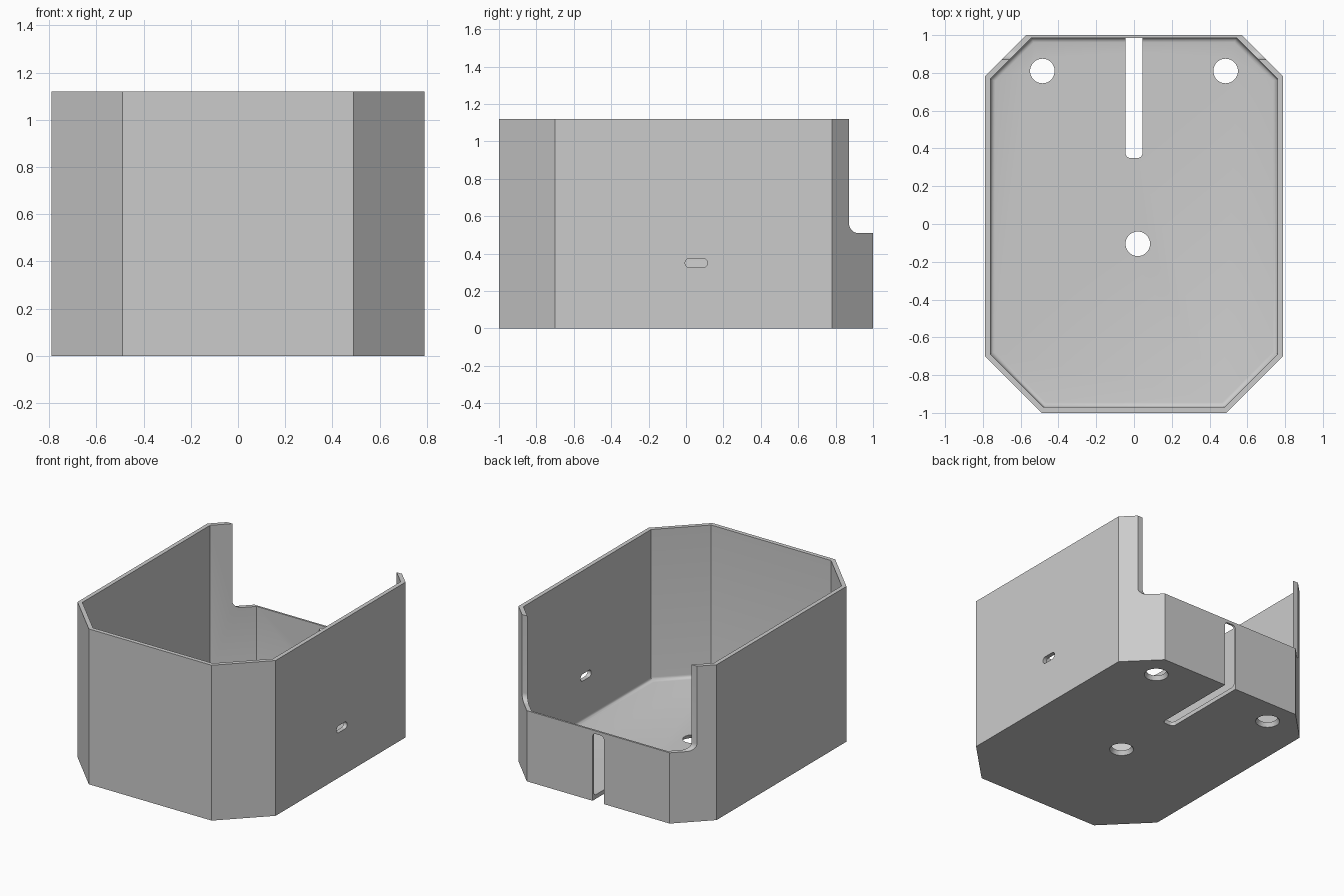
import bpy
import bmesh
from math import cos, sin, pi, radians

if "Cube" in bpy.data.objects:
    bpy.data.objects.remove(bpy.data.objects["Cube"], do_unlink=True)

HEIGHT, WALL, FLOOR, BACK_WALL = 1.12, 0.03, 0.03, 0.014

grey = bpy.data.materials.new("light grey")
grey.use_nodes = True
grey.diffuse_color = (0.6, 0.6, 0.6, 1)
grey.node_tree.nodes["Principled BSDF"].inputs["Base Color"].default_value = (0.6, 0.6, 0.6, 1)


def to_object(name, bm):
    bmesh.ops.recalc_face_normals(bm, faces=bm.faces)
    mesh = bpy.data.meshes.new(name)
    bm.to_mesh(mesh)
    bm.free()
    mesh.materials.append(grey)
    obj = bpy.data.objects.new(name, mesh)
    bpy.context.collection.objects.link(obj)
    return obj


def prism(name, profile, axis, start, end, fillet=0):
    """Extrude a 2D profile along an axis; optionally round the rim at the start."""
    place = {"x": lambda a, b, c: (c, a, b),
             "y": lambda a, b, c: (a, c, b),
             "z": lambda a, b, c: (a, b, c)}[axis]
    bm = bmesh.new()
    low = [bm.verts.new(place(a, b, start)) for a, b in profile]
    high = [bm.verts.new(place(a, b, end)) for a, b in profile]
    base = bm.faces.new(low)
    bm.faces.new(high)
    n = len(profile)
    for i in range(n):
        j = (i + 1) % n
        bm.faces.new((low[i], low[j], high[j], high[i]))
    if fillet:
        bmesh.ops.recalc_face_normals(bm, faces=bm.faces)
        bmesh.ops.bevel(bm, geom=list(base.edges), offset=fillet, segments=4,
                        profile=0.5, affect="EDGES")
    return to_object(name, bm)


def rounded_rect(a0, a1, b0, b1, r, steps=8):
    corners = [(a1 - r, b1 - r), (a0 + r, b1 - r), (a0 + r, b0 + r), (a1 - r, b0 + r)]
    return [(a + r * cos((q + k / steps) * pi / 2), b + r * sin((q + k / steps) * pi / 2))
            for q, (a, b) in enumerate(corners) for k in range(steps + 1)]


def mirrored(half):
    return half + [(-x, y) for x, y in reversed(half)]


# Eight-sided shell and its filleted cavity
shell = prism("box_shell", mirrored([(0.49, -1), (0.79, -0.7), (0.79, 0.78), (0.57, 1)]),
              "z", 0, HEIGHT)
side = 0.79 - WALL
back = 1 - BACK_WALL
back_sum = 1.57 - WALL * 2 ** 0.5
inner = mirrored([(0.478, -1 + WALL), (side, -0.688),
                  (side, back_sum - side), (back_sum - back, back)])
cutters = [prism("cavity_cutter", inner, "z", FLOOR, 1.4, fillet=0.025)]

# Low opening at the back with a rounded inside corner
cutters.append(prism("back_opening_cutter", rounded_rect(0.872, 1.6, 0.51, 1.8, 0.05),
                     "x", -1, 1))

# Cable slot through the floor and up the back wall
cutters.append(prism("floor_slot_cutter", rounded_rect(-0.045, 0.045, 0.35, 1.3, 0.025),
                     "z", -0.2, 0.2))
cutters.append(prism("back_slot_cutter", rounded_rect(-0.045, 0.045, -0.3, 0.488, 0.025),
                     "y", 0.9, 1.2))

# Pill-shaped hole in the left wall
cutters.append(prism("side_hole_cutter", rounded_rect(-0.005, 0.115, 0.325, 0.375, 0.0249),
                     "x", 0.6, 1))

# Countersunk floor holes, wider underneath
for x, y in [(-0.485, 0.81), (0.485, 0.81), (0.02, -0.105)]:
    bm = bmesh.new()
    rings = []
    for z, r in [(-0.03, 0.095), (FLOOR, 0.065), (0.1, 0.065)]:
        rings.append([bm.verts.new((x + r * cos(2 * pi * k / 48), y + r * sin(2 * pi * k / 48), z))
                      for k in range(48)])
    for a, b in zip(rings, rings[1:]):
        for i in range(48):
            j = (i + 1) % 48
            bm.faces.new((a[i], a[j], b[j], b[i]))
    bm.faces.new(rings[0])
    bm.faces.new(rings[-1])
    cutters.append(to_object("floor_hole_cutter", bm))

# Cut everything out of the shell
bpy.context.view_layer.objects.active = shell
for cutter in cutters:
    cutter.hide_render = True
    mod = shell.modifiers.new(cutter.name, "BOOLEAN")
    mod.operation = "DIFFERENCE"
    mod.solver = "EXACT"
    mod.object = cutter
    bpy.ops.object.modifier_apply(modifier=mod.name)
    bpy.data.objects.remove(cutter, do_unlink=True)

bpy.ops.object.select_all(action="DESELECT")
shell.select_set(True)
bpy.ops.object.shade_smooth_by_angle(angle=radians(30))
